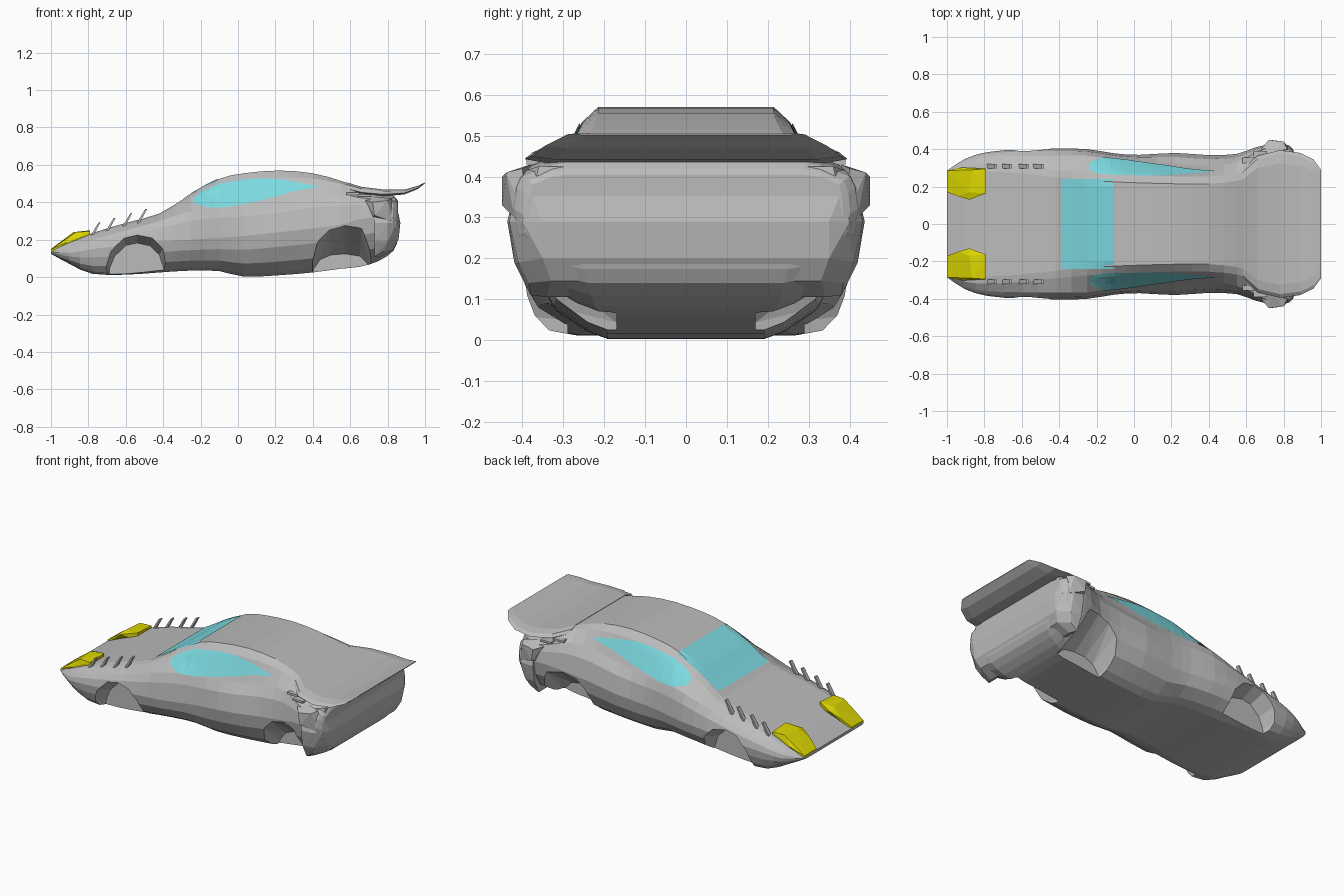
import bpy, bmesh
from mathutils import Vector
from mathutils.bvhtree import BVHTree

if "Cube" in bpy.data.objects:
    bpy.data.objects.remove(bpy.data.objects["Cube"])


def material(name, rgb):
    m = bpy.data.materials.new(name)
    m.diffuse_color = (*rgb, 1)
    m.use_nodes = True
    m.node_tree.nodes["Principled BSDF"].inputs["Base Color"].default_value = m.diffuse_color
    return m


GREY = material("body_grey", (0.5, 0.5, 0.5))
GLASS = material("window_cyan", (0.2, 0.7, 0.75))
YELLOW = material("lamp_yellow", (0.72, 0.68, 0.0))


def finish(name, bm, mat, fix=True):
    if fix:
        bmesh.ops.recalc_face_normals(bm, faces=bm.faces[:])
    me = bpy.data.meshes.new(name)
    bm.to_mesh(me)
    bm.free()
    me.materials.append(mat)
    ob = bpy.data.objects.new(name, me)
    bpy.context.collection.objects.link(ob)
    return ob


def loft(name, sections, mat):
    """Sections are (x, half profile of (y, z) from bottom centre to top centre)."""
    bm = bmesh.new()
    rings = []
    for x, half in sections:
        full = half + [(-y, z) for y, z in reversed(half[1:-1])]
        rings.append([bm.verts.new((x, y, z)) for y, z in full])
    n = len(rings[0])
    for a, b in zip(rings, rings[1:]):
        for i in range(n):
            j = (i + 1) % n
            bm.faces.new((a[i], a[j], b[j], b[i]))
    bm.faces.new(rings[0])
    bm.faces.new(rings[-1])
    return finish(name, bm, mat)


def hull(name, points, mat, side=1):
    bm = bmesh.new()
    for x, y, z in points:
        bm.verts.new((x, y * side, z))
    res = bmesh.ops.convex_hull(bm, input=bm.verts[:])
    inside = [v for v in res["geom_interior"] if isinstance(v, bmesh.types.BMVert)]
    bmesh.ops.delete(bm, geom=inside, context='VERTS')
    return finish(name, bm, mat)


def interp(table, x):
    for (x0, v0), (x1, v1) in zip(table, table[1:]):
        if x <= x1:
            return v0 + (v1 - v0) * (x - x0) / (x1 - x0)
    return table[-1][1]


# Body shell: x, bottom z, top z, floor half width, widest half width,
# widest z, shoulder z, shoulder half width, roof half width
STATIONS = [
    (-1.00, .125, .142, .27, .285, .135, .138, .28, .26),
    (-.90, .070, .190, .29, .350, .13, .16, .335, .29),
    (-.78, .018, .235, .33, .385, .15, .20, .36, .30),
    (-.60, .013, .290, .33, .400, .17, .25, .365, .29),
    (-.42, .025, .340, .30, .405, .19, .30, .365, .27),
    (-.25, .035, .445, .28, .400, .20, .355, .365, .255),
    (-.10, .032, .525, .26, .377, .21, .375, .345, .245),
    (.03, .003, .555, .24, .370, .22, .38, .335, .240),
    (.22, .010, .570, .24, .380, .24, .40, .32, .235),
    (.40, .025, .555, .24, .368, .26, .43, .31, .235),
    (.55, .045, .515, .25, .375, .28, .44, .33, .25),
    (.65, .055, .480, .25, .410, .31, .425, .38, .28),
    (.75, .085, .455, .28, .430, .32, .41, .415, .30),
    (.83, .140, .435, .30, .420, .32, .40, .40, .31),
    (.855, .200, .405, .32, .385, .30, .38, .375, .31),
]


def smooth_stations(st):
    """Insert one Catmull-Rom station between each pair."""
    out = []
    for i in range(len(st) - 1):
        p, a, b, n = st[max(i - 1, 0)], st[i], st[i + 1], st[min(i + 2, len(st) - 1)]
        out += [a, tuple((9 * (u + v) - o - q) / 16 for o, u, v, q in zip(p, a, b, n))]
    return out + [st[-1]]


def body_section(x, zb, zt, wb, w, zm, zs, ws, wr):
    return x, [(0, zb), (wb * .8, zb), (wb, zb + .08 * (zm - zb)),
               (wb * .4 + w * .6, zb + .32 * (zm - zb)), (wb * .1 + w * .9, zb + .66 * (zm - zb)),
               (w, zm), (w * .65 + ws * .35, zm + .65 * (zs - zm)), (ws, zs),
               (wr + .02, zt - .22 * (zt - zs)), (wr - .02, zt), (0, zt)]


body = loft("body_shell", [body_section(*s) for s in smooth_stations(STATIONS)], GREY)
bm = bmesh.new()
bm.from_mesh(body.data)
TREE = BVHTree.FromBMesh(bm)
bm.free()


def plate(name, grid, ray, mat):
    """Thin panel laid on the body by casting each grid point along a ray."""
    bm = bmesh.new()
    ray = Vector(ray)
    rows = []
    for row in grid:
        vs = []
        for p in row:
            hit = TREE.ray_cast(Vector(p) - ray * 2, ray)[0]
            vs.append(bm.verts.new((hit or Vector(p)) - ray * .005))
        rows.append(vs)
    for a, b in zip(rows, rows[1:]):
        for i in range(len(a) - 1):
            f = bm.faces.new((a[i], a[i + 1], b[i + 1], b[i]))
            f.normal_update()
            if f.normal.dot(ray) > 0:
                f.normal_flip()
    return finish(name, bm, mat, fix=False)


# Windscreen
plate("windscreen", [[(-.39 + .28 * i / 12, -.24 + .48 * j / 12, .5) for j in range(13)]
                     for i in range(13)], (0, 0, -1), GLASS)

# Lens-shaped side windows
UPPER = [(-.24, .42), (-.2, .455), (-.1, .5), (.05, .525), (.15, .53), (.25, .52), (.43, .487)]
LOWER = [(-.24, .395), (-.15, .37), (-.05, .375), (.1, .405), (.2, .43), (.3, .46), (.43, .483)]
for side, tag in ((1, "left"), (-1, "right")):
    grid = []
    for i in range(25):
        x = -.24 + .67 * i / 24
        lo, hi = interp(LOWER, x), interp(UPPER, x)
        grid.append([(x, 0, lo + (hi - lo) * j / 6) for j in range(7)])
    plate("side_window_" + tag, grid, (0, -side, 0), GLASS)

# Wheel arches cut as tapered pockets: outline, centre x, inner y, inner scale x and z
FRONT = [(-.72, -.05), (-.712, .06), (-.68, .14), (-.61, .212), (-.54, .228),
         (-.46, .21), (-.40, .15), (-.37, .05), (-.36, -.05)]
REAR = [(.38, -.05), (.39, .1), (.43, .22), (.49, .275), (.57, .29), (.66, .26), (.72, .13), (.73, -.05)]
for outline, cx, yi, sx, sz in ((FRONT, -.54, .29, .85, .8), (REAR, .56, .17, .92, .43)):
    for side in (1, -1):
        pts = [(x, y, z) for x, z in outline for y in (.40, .55)]
        pts += [(cx + (x - cx) * sx, yi, z * sz if z > 0 else z) for x, z in outline]
        cutter = hull("arch_cutter", pts, GREY, side)
        cutter.hide_render = True
        mod = body.modifiers.new("arch", 'BOOLEAN')
        mod.operation, mod.solver, mod.object = 'DIFFERENCE', 'EXACT', cutter
        bpy.context.view_layer.objects.active = body
        bpy.ops.object.modifier_apply(modifier=mod.name)
        bpy.data.objects.remove(cutter)

# Full-width rear bumper with a crease at mid height: x, half width, z
BUMPER = [(.84, .36, .425), (.73, .41, .41), (.855, .375, .35), (.868, .35, .29), (.85, .40, .29),
          (.80, .432, .29), (.73, .437, .29), (.858, .35, .20), (.80, .41, .19), (.73, .42, .19),
          (.83, .33, .145), (.78, .385, .14), (.73, .38, .11), (.75, .34, .105)]
hull("rear_bumper", BUMPER + [(x, -y, z) for x, y, z in BUMPER], GREY)

# Rear wing flowing out of the roof: x, top z, bottom z, half width
WING = [(.58, .507, .46, .29), (.66, .483, .44, .365), (.78, .468, .432, .395),
        (.89, .468, .442, .38), (.96, .488, .470, .345), (1.0, .506, .502, .29)]
loft("rear_wing", [(x, [(0, b), (h * .85, b), (h, b + (t - b) * .3),
                        (h * .95, b + (t - b) * .75), (h * .82, t), (0, t)])
                   for x, t, b, h in WING], GREY)

for side, tag in ((1, "left"), (-1, "right")):
    # Headlamps running back from the nose edge
    hull("headlamp_" + tag, [(-1, .17, .132), (-1, .285, .130), (-1, .17, .150), (-1, .285, .147),
                             (-.94, .148, .195), (-.88, .13, .228), (-.865, .29, .242),
                             (-.88, .17, .24), (-.92, .302, .185), (-.82, .165, .247),
                             (-.79, .165, .25), (-.79, .295, .243), (-.79, .165, .20),
                             (-.79, .295, .19)], YELLOW, side)
    # Slanted bonnet fins
    for i, x in enumerate((-.79, -.71, -.62, -.54)):
        z = .238 + (x + .79) * .29
        hull(f"bonnet_fin_{tag}_{i + 1}",
             [(x + dx, y, z + dz) for y in (.298, .322)
              for dx, dz in ((0, -.02), (.015, -.02), (.045, .055), (.055, .055))], GREY, side)
    # Flared intake on the rear fender
    hull("fender_intake_" + tag,
         [(.68, .40, .41), (.71, .39, .31), (.72, .45, .40), (.73, .45, .33), (.80, .44, .41),
          (.82, .42, .30), (.85, .39, .30), (.82, .40, .42), (.74, .38, .43)], GREY, side)
    # Slats above the rear fender
    for i in range(2):
        x, y = .58 + i * .06, .345 + i * .035
        hull(f"fender_slat_{tag}_{i + 1}",
             [(x + dx, y + dy, .44 + dz - i * .01) for dx in (0, .07)
              for dy in (-.03, .01) for dz in (0, .012)], GREY, side)
